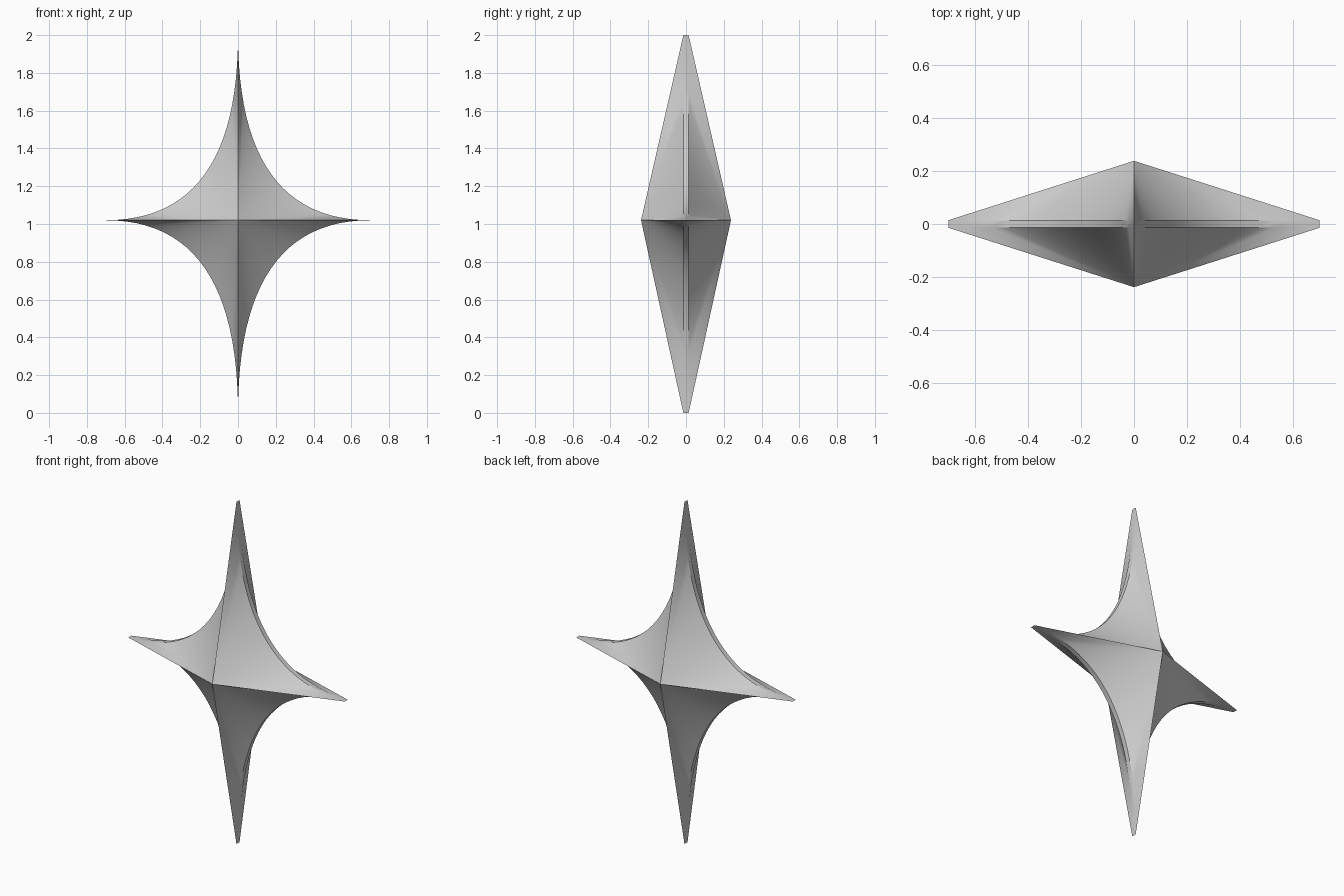
import bpy, bmesh

if "Cube" in bpy.data.objects:
    bpy.data.objects.remove(bpy.data.objects["Cube"])

CX, CZ = 0.70, 1.02         # side tip reach, centre height
APEX, RIM = 0.238, 0.014    # half depth at the centre and at the rim band
SEG = 24                    # segments per concave quarter


def quarter(p, q, n):
    """Concave curve from tip p to tip q, pulled toward the centre."""
    pts = []
    for i in range(n):
        t = i / n
        a, b, c = (1 - t) ** 2, 2 * t * (1 - t), t ** 2
        pts.append((a * p[0] + c * q[0], a * p[1] + b * CZ + c * q[1]))
    return pts


# closed star outline in the x-z plane
tips = [(0, 2.0), (CX, CZ), (0, 0.0), (-CX, CZ)]
outline = []
for i in range(4):
    outline += quarter(tips[i], tips[(i + 1) % 4], SEG)

bm = bmesh.new()
front = [bm.verts.new((x, -RIM, z)) for x, z in outline]
back = [bm.verts.new((x, RIM, z)) for x, z in outline]
front_apex = bm.verts.new((0, -APEX, CZ))
back_apex = bm.verts.new((0, APEX, CZ))

# faceted fans to each apex, joined by the thin rim band
n = len(outline)
for i in range(n):
    j = (i + 1) % n
    bm.faces.new((front_apex, front[j], front[i]))
    bm.faces.new((back_apex, back[i], back[j]))
    bm.faces.new((front[i], front[j], back[j], back[i]))
bmesh.ops.recalc_face_normals(bm, faces=bm.faces)

mesh = bpy.data.meshes.new("four_point_star")
bm.to_mesh(mesh)
bm.free()
star = bpy.data.objects.new("four_point_star", mesh)
bpy.context.collection.objects.link(star)

# smooth surfaces with crisp ridges and rim
bpy.context.view_layer.objects.active = star
star.select_set(True)
bpy.ops.object.shade_smooth_by_angle(angle=0.5)
